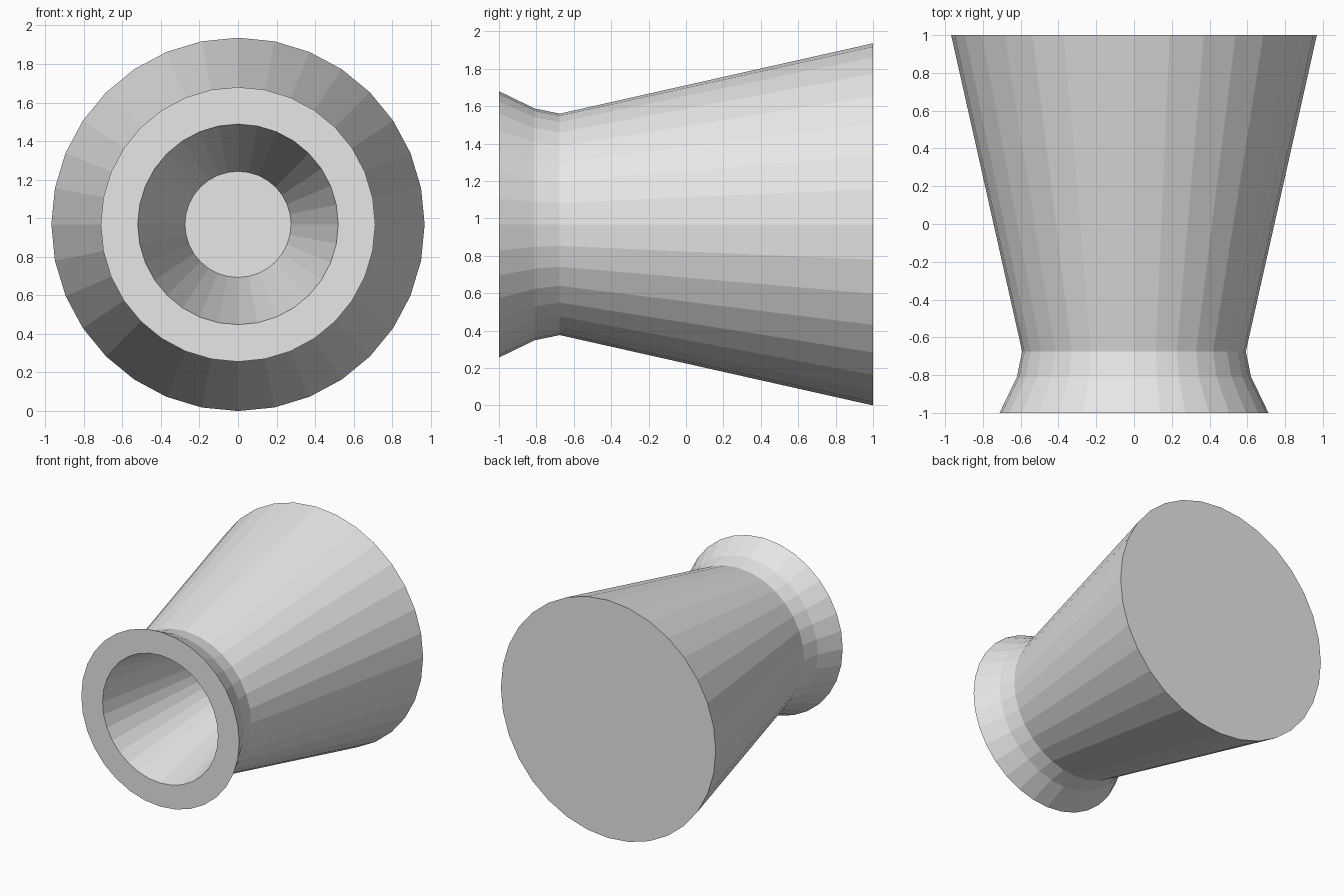
import bpy
import bmesh
from math import cos, sin, tau

cube = bpy.data.objects.get("Cube")
if cube:
    bpy.data.objects.remove(cube, do_unlink=True)

SEGMENTS = 32
BACK_RADIUS = 0.968

# One plain grey for the whole body
grey = bpy.data.materials.new("light grey")
grey.use_nodes = True
grey.diffuse_color = (0.8, 0.8, 0.8, 1)
grey.node_tree.nodes["Principled BSDF"].inputs["Base Color"].default_value = (0.8, 0.8, 0.8, 1)


def lathe_along_y(name, profile, material):
    """Revolve (radius, y) points about the y axis and cap both ends."""
    bm = bmesh.new()
    rings = []
    for radius, y in profile:
        angles = [tau * i / SEGMENTS for i in range(SEGMENTS)]
        rings.append([bm.verts.new((radius * sin(a), y, BACK_RADIUS + radius * cos(a)))
                      for a in angles])
    for ring, following in zip(rings, rings[1:]):
        for i in range(SEGMENTS):
            j = (i + 1) % SEGMENTS
            bm.faces.new((ring[i], ring[j], following[j], following[i]))
    bm.faces.new(rings[0])
    bm.faces.new(rings[-1])
    bmesh.ops.recalc_face_normals(bm, faces=bm.faces)
    mesh = bpy.data.meshes.new(name)
    bm.to_mesh(mesh)
    bm.free()
    mesh.materials.append(material)
    obj = bpy.data.objects.new(name, mesh)
    bpy.context.collection.objects.link(obj)
    return obj


# Back disc, long cone, neck, flared rim, then the tapered blind bore
body_profile = [
    (BACK_RADIUS, 1.0),
    (0.592, -0.675),
    (0.62, -0.81),
    (0.712, -1.0),
    (0.52, -1.0),
    (0.275, 0.1),
]
lathe_along_y("flared_cone_body", body_profile, grey)
